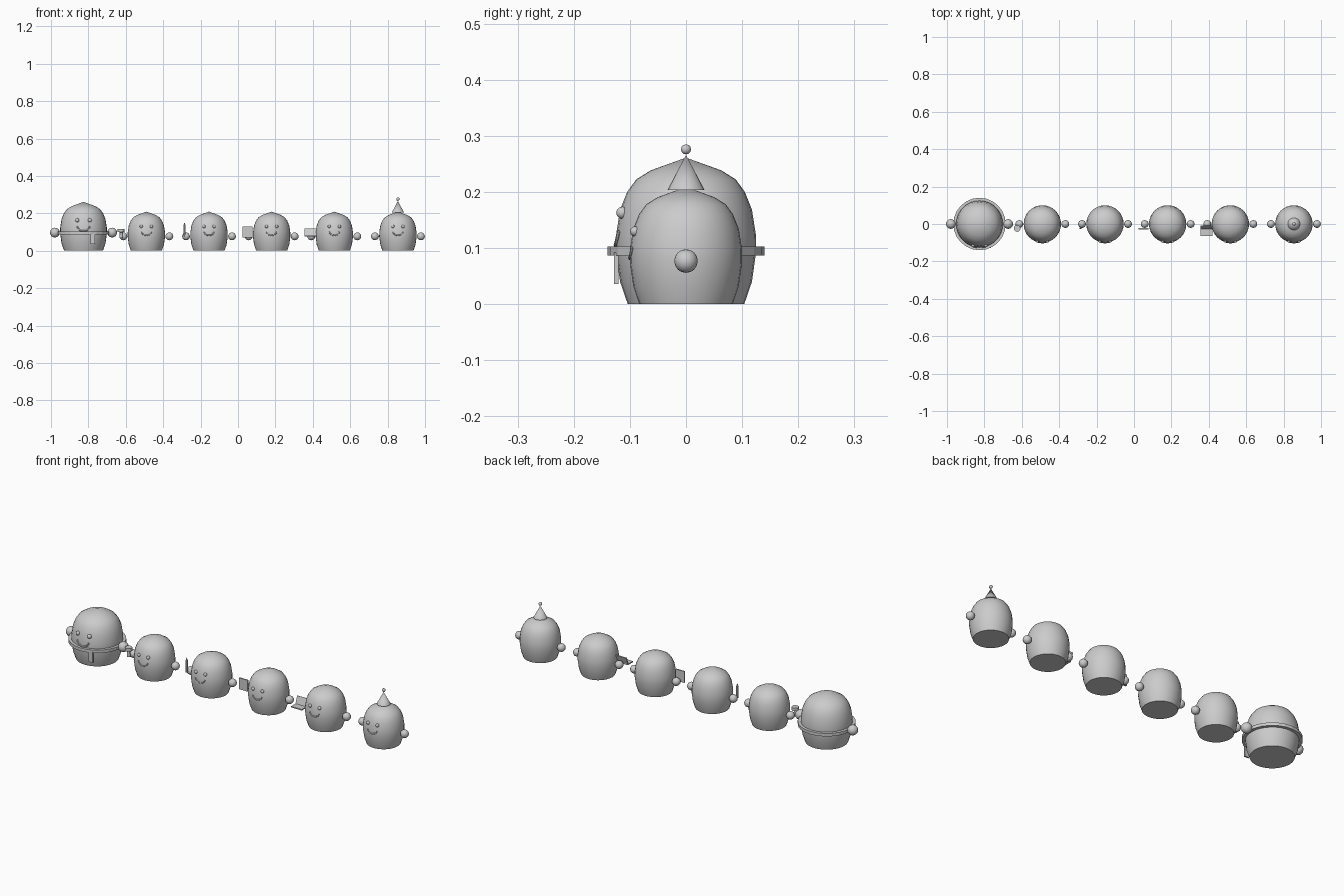
import bpy, bmesh, math
from mathutils import Vector, Matrix

if "Cube" in bpy.data.objects:
    bpy.data.objects.remove(bpy.data.objects["Cube"])

grey = bpy.data.materials.new("clay grey")
grey.diffuse_color = (0.6, 0.6, 0.6, 1)
grey.use_nodes = True
grey.node_tree.nodes["Principled BSDF"].inputs["Base Color"].default_value = grey.diffuse_color


def finish(name, bm, smooth=True):
    bmesh.ops.recalc_face_normals(bm, faces=bm.faces)
    me = bpy.data.meshes.new(name)
    bm.to_mesh(me)
    bm.free()
    me.materials.append(grey)
    ob = bpy.data.objects.new(name, me)
    bpy.context.collection.objects.link(ob)
    if smooth:
        bpy.ops.object.select_all(action='DESELECT')
        ob.select_set(True)
        bpy.context.view_layer.objects.active = ob
        bpy.ops.object.shade_smooth_by_angle(angle=math.radians(40))
    return ob


def lathe(name, prof, loc, n=24, closed=False, smooth=True):
    bm = bmesh.new()
    rings = []
    for r, z in prof:
        if r < 1e-6:
            rings.append([bm.verts.new((loc[0], loc[1], loc[2] + z))])
        else:
            rings.append([bm.verts.new((loc[0] + r * math.cos(2 * math.pi * i / n),
                                        loc[1] + r * math.sin(2 * math.pi * i / n),
                                        loc[2] + z)) for i in range(n)])
    pairs = list(zip(rings, rings[1:]))
    if closed:
        pairs.append((rings[-1], rings[0]))
    for a, b in pairs:
        for i in range(n):
            j = (i + 1) % n
            if len(a) == 1:
                bm.faces.new((a[0], b[j], b[i]))
            elif len(b) == 1:
                bm.faces.new((a[i], a[j], b[0]))
            else:
                bm.faces.new((a[i], a[j], b[j], b[i]))
    return finish(name, bm, smooth)


def ball(name, loc, r, n=16):
    bm = bmesh.new()
    bmesh.ops.create_uvsphere(bm, u_segments=n, v_segments=n // 2, radius=r,
                              matrix=Matrix.Translation(loc))
    return finish(name, bm)


def box(name, loc, size, tilt=0):
    bm = bmesh.new()
    bmesh.ops.create_cube(bm, size=1, matrix=Matrix.Translation(loc)
                          @ Matrix.Rotation(tilt, 4, 'X') @ Matrix.Diagonal((*size, 1)))
    return finish(name, bm, False)


def tube(name, pts, r, n=8):
    # tube along a path lying close to the xz plane
    bm = bmesh.new()
    rings = []
    for k, p in enumerate(pts):
        t = (pts[min(k + 1, len(pts) - 1)] - pts[max(k - 1, 0)]).normalized()
        u = t.cross(Vector((0, 1, 0))).normalized()
        v = t.cross(u)
        rings.append([bm.verts.new(p + r * (u * math.cos(2 * math.pi * i / n)
                                            + v * math.sin(2 * math.pi * i / n)))
                      for i in range(n)])
    for a, b in zip(rings, rings[1:]):
        for i in range(n):
            bm.faces.new((a[i], a[(i + 1) % n], b[(i + 1) % n], b[i]))
    bm.faces.new(rings[0])
    bm.faces.new(rings[-1])
    return finish(name, bm)


BODY = [(0, 0), (0.083, 0), (0.094, 0.032), (0.1, 0.075), (0.0995, 0.1), (0.094, 0.135),
        (0.084, 0.16), (0.071, 0.178), (0.05, 0.191), (0, 0.209)]


def radius(z):
    for (r0, z0), (r1, z1) in zip(BODY[1:], BODY[2:]):
        if z0 <= z <= z1:
            return r0 + (r1 - r0) * (z - z0) / (z1 - z0)


def figure(tag, x, s, hand_z, hand_x, eye_z, smile_z):
    lathe(tag + "_body", [(r * s, z * s) for r, z in BODY], (x, 0, 0), 32)
    for side, d in (("left", -1), ("right", 1)):
        ball(f"{tag}_{side}_hand", (x + d * hand_x, 0, hand_z), 0.021 * s)
        ex = 0.027 * s
        ey = -math.sqrt((radius(eye_z / s) * s) ** 2 - ex ** 2)
        ball(f"{tag}_{side}_eye", (x + d * ex, ey, eye_z), 0.0088 * s, 12)
    pts = []
    for k in range(13):
        a = math.pi * (1.08 + 0.84 * k / 12)
        px, z = 0.028 * s * math.cos(a), smile_z + 0.026 * s * math.sin(a)
        pts.append(Vector((x + px, -math.sqrt((radius(z / s) * s) ** 2 - px ** 2), z)))
    tube(tag + "_smile", pts, 0.0034 * s)


# large figure with belt and hanging tag
figure("large", -0.826, 1.25, 0.097, 0.153, 0.163, 0.138)
lathe("belt", [(0.12, 0.087), (0.14, 0.087), (0.14, 0.103), (0.12, 0.103)],
      (-0.826, 0, 0), 24, True, False)
box("belt_tag", (-0.777, -0.124, 0.064), (0.024, 0.008, 0.056))

# row of small figures
xs = [-0.49, -0.155, 0.18, 0.515, 0.855]
for i, x in enumerate(xs):
    figure(f"small_{i + 1}", x, 1.0, 0.077, 0.123, 0.13, 0.108)

# held cup
lathe("held_cup", [(0, 0.068), (0.009, 0.068), (0.007, 0.098), (0.018, 0.101),
                   (0.018, 0.117), (0, 0.117)], (-0.625, -0.024, 0), 12)
# held pencil
lathe("held_pencil", [(0, 0.075), (0.006, 0.075), (0.006, 0.135), (0, 0.152)],
      (-0.286, -0.022, 0), 8)
# held card
box("held_card", (0.051, -0.025, 0.1), (0.052, 0.007, 0.06))
# held folding computer
box("computer_base", (0.388, -0.043, 0.078), (0.063, 0.042, 0.006))
box("computer_screen", (0.388, -0.018, 0.098), (0.063, 0.005, 0.042), -0.35)
# party hat
lathe("party_hat", [(0, 0.204), (0.033, 0.204), (0, 0.266)], (0.855, 0, 0), 20)
ball("hat_bobble", (0.855, 0, 0.276), 0.009, 12)
